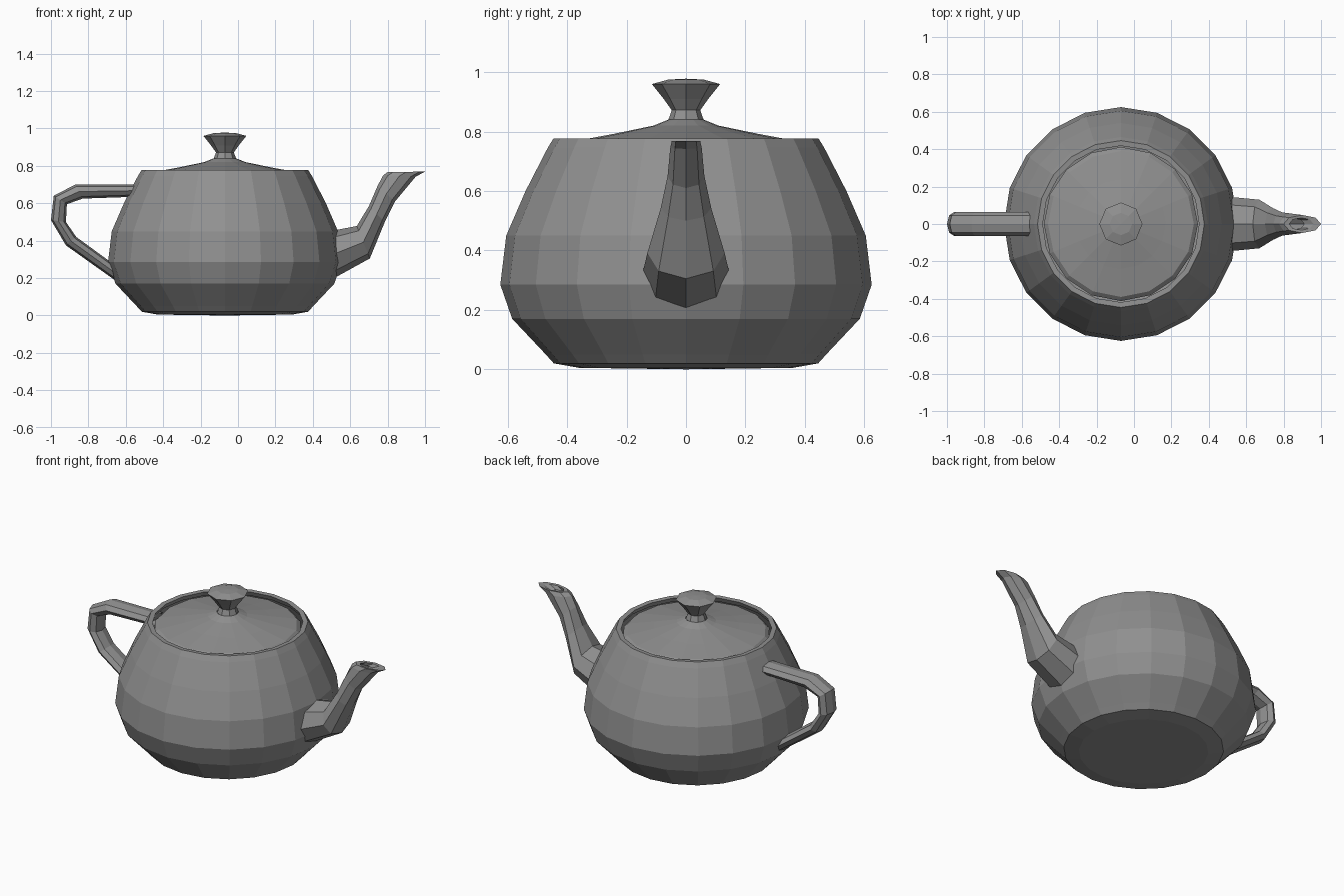
import bpy, bmesh
from math import cos, sin, pi
from mathutils import Vector

if "Cube" in bpy.data.objects:
    bpy.data.objects.remove(bpy.data.objects["Cube"])

AXIS_X = -0.07  # centre line of the round parts

# Dark grey finish shared by all parts
dark_grey = bpy.data.materials.new("dark_grey")
dark_grey.diffuse_color = (0.28, 0.28, 0.28, 1)
dark_grey.use_nodes = True
dark_grey.node_tree.nodes["Principled BSDF"].inputs["Base Color"].default_value = dark_grey.diffuse_color


def finish(name, bm):
    bmesh.ops.remove_doubles(bm, verts=bm.verts, dist=1e-4)
    bmesh.ops.recalc_face_normals(bm, faces=bm.faces)
    mesh = bpy.data.meshes.new(name)
    bm.to_mesh(mesh)
    bm.free()
    mesh.materials.append(dark_grey)
    bpy.context.collection.objects.link(bpy.data.objects.new(name, mesh))


def skin(name, rings):
    """Join closed rings of points with faces."""
    bm = bmesh.new()
    rows = [[bm.verts.new(p) for p in ring] for ring in rings]
    n = len(rows[0])
    for a, b in zip(rows, rows[1:]):
        for i in range(n):
            j = (i + 1) % n
            bm.faces.new((a[i], a[j], b[j], b[i]))
    finish(name, bm)


def lathe(name, profile, sides):
    """Turn a (radius, height) profile around the centre line."""
    skin(name, [[Vector((AXIS_X + r * cos(2 * pi * i / sides),
                         r * sin(2 * pi * i / sides), z))
                 for i in range(sides)] for r, z in profile])


def tube(name, sections, sides=8):
    """Oval sections between two side-view points (x, z), with a half width in y."""
    rings = []
    for (x1, z1), (x2, z2), w in sections:
        a, b = Vector((x1, 0, z1)), Vector((x2, 0, z2))
        rings.append([(a + b) / 2 + (a - b) / 2 * cos(2 * pi * i / sides)
                      + Vector((0, w * sin(2 * pi * i / sides), 0))
                      for i in range(sides)])
    skin(name, rings)


# Body with a rolled rim
lathe("body", [(0, 0), (0.36, 0.005), (0.445, 0.02), (0.472, 0.05),
               (0.585, 0.17), (0.625, 0.285), (0.605, 0.45),
               (0.54, 0.60), (0.465, 0.746), (0.446, 0.777),
               (0.418, 0.775), (0.432, 0.746)], 20)

# Lid and its knob
lathe("lid", [(0.412, 0.746), (0.39, 0.765), (0.24, 0.793),
              (0.11, 0.82), (0.06, 0.84)], 16)
lathe("lid_knob", [(0.06, 0.838), (0.048, 0.872), (0.075, 0.91),
                   (0.115, 0.96), (0.06, 0.975), (0, 0.978)], 8)

# Handle: outer point, inner point, half width
tube("handle", [((-0.54, 0.70), (-0.54, 0.635), 0.065),
                ((-0.87, 0.70), (-0.83, 0.625), 0.065),
                ((-0.985, 0.64), (-0.915, 0.595), 0.065),
                ((-1.0, 0.51), (-0.92, 0.50), 0.065),
                ((-0.92, 0.375), (-0.865, 0.42), 0.065),
                ((-0.66, 0.19), (-0.68, 0.285), 0.065)])

# Spout: upper point, lower point, half width, ending in a folded-in lip
tube("spout", [((0.46, 0.445), (0.46, 0.17), 0.15),
               ((0.635, 0.478), (0.705, 0.305), 0.13),
               ((0.70, 0.585), (0.785, 0.50), 0.085),
               ((0.745, 0.69), (0.84, 0.61), 0.062),
               ((0.775, 0.748), (0.95, 0.742), 0.053),
               ((0.80, 0.767), (1.0, 0.769), 0.048),
               ((0.83, 0.765), (0.96, 0.767), 0.033),
               ((0.80, 0.745), (0.91, 0.745), 0.03)])
